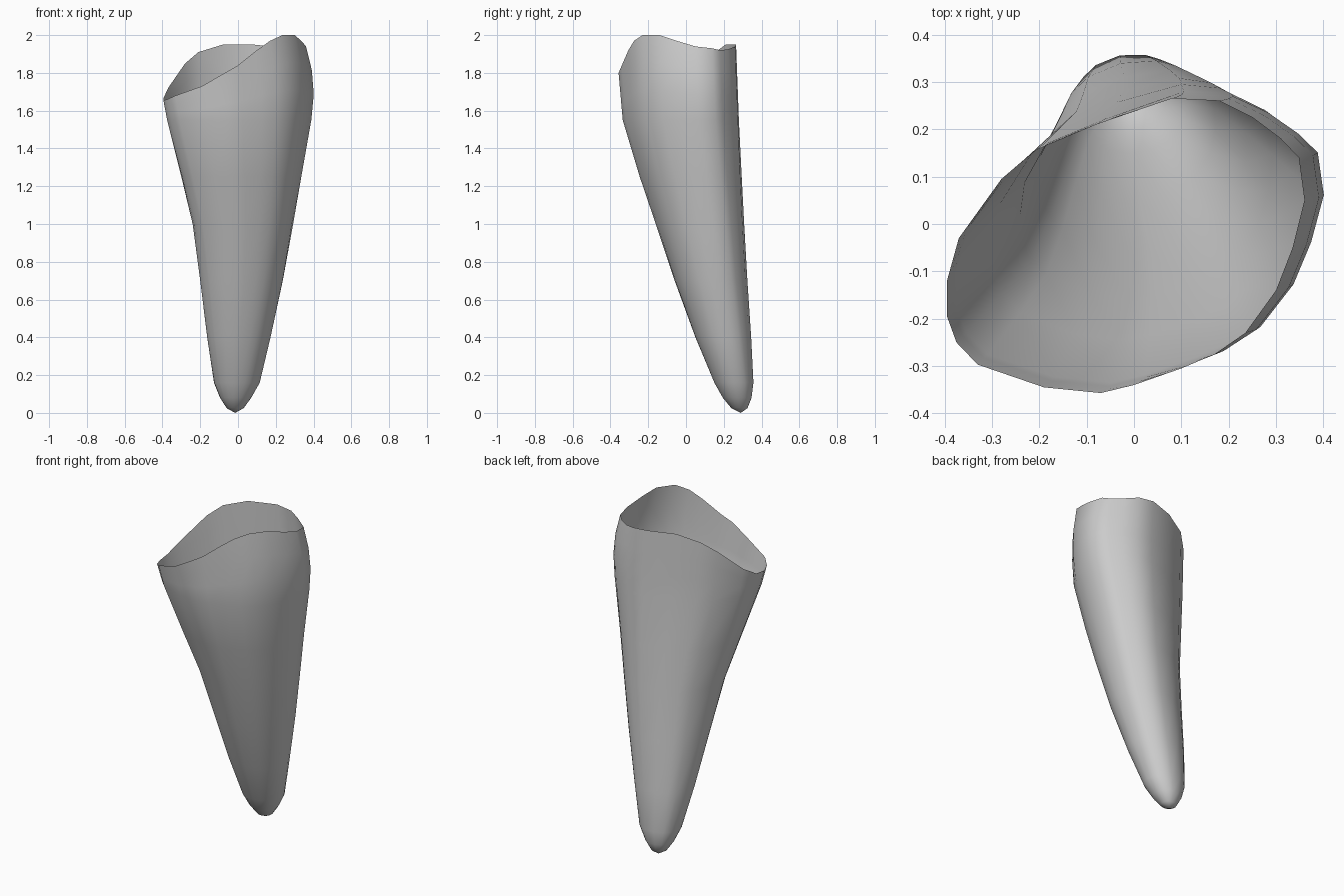
import bpy
import bmesh
from mathutils import Vector

cube = bpy.data.objects.get("Cube")
if cube:
    bpy.data.objects.remove(cube, do_unlink=True)

# Slanted open rim, counter-clockwise from the right side
RIM = [Vector(p) for p in (
    (.36, .05, 1.94), (.348, .14, 1.93), (.31, .18, 1.92), (.25, .225, 1.925),
    (.18, .26, 1.94), (.08, .265, 1.95), (-.08, .21, 1.95), (-.21, .155, 1.91),
    (-.28, .095, 1.85), (-.37, -.03, 1.72), (-.395, -.12, 1.665),
    (-.395, -.195, 1.655), (-.375, -.25, 1.66), (-.33, -.297, 1.68),
    (-.19, -.345, 1.73), (-.07, -.357, 1.8), (0, -.34, 1.84),
    (.1, -.305, 1.92), (.17, -.275, 1.97), (.235, -.23, 2), (.3, -.14, 2),
    (.335, -.05, 1.97))]

# Body sections: height, left and right limits, front and back limits
SECTIONS = [
    (.025, -.06, .03, .24, .325), (.08, -.095, .07, .195, .347),
    (.16, -.127, .115, .15, .357), (.4, -.163, .172, .05, .345),
    (.7, -.2, .237, -.06, .325), (1, -.24, .292, -.16, .308),
    (1.25, -.3, .335, -.245, .295), (1.55, -.375, .388, -.335, .28)]


def normalise(points):
    """Fit 2D points into the square from -1 to 1."""
    spans = [(min(c), max(c)) for c in zip(*points)]
    return [tuple((c - (a + b) / 2) / ((b - a) / 2)
                  for c, (a, b) in zip(p, spans)) for p in points]


RIM_SHAPE = normalise([(p.x, p.y) for p in RIM])


def section(z, x0, x1, y0, y1):
    """Round near the tip, taking on the rim outline towards the top."""
    blend = z / 1.55
    shape = normalise([Vector(p).normalized().lerp(Vector(p), blend)
                       for p in RIM_SHAPE])
    return [Vector(((x0 + x1) / 2 + u * (x1 - x0) / 2,
                    (y0 + y1) / 2 + v * (y1 - y0) / 2, z)) for u, v in shape]


rings = [section(*s) for s in SECTIONS]

# Bulging band below the rim
top = rings[-1]
for t in (.35, .68):
    band = []
    for low, high, (u, v) in zip(top, RIM, RIM_SHAPE):
        p = low.lerp(high, t)
        p.x += .1 * t * (1 - t) * max(0, u)
        band.append(p)
    rings.append(band)
rings.append(RIM)

# Skin the rings into one open shell with a closed tip
bm = bmesh.new()
loops = [[bm.verts.new(p) for p in ring] for ring in rings]
tip = bm.verts.new((-.015, .29, 0))
count = len(RIM)
for i in range(count):
    j = (i + 1) % count
    bm.faces.new((tip, loops[0][j], loops[0][i]))
    for a, b in zip(loops, loops[1:]):
        bm.faces.new((a[i], a[j], b[j], b[i]))
mesh = bpy.data.meshes.new("hollow_cone_shell")
bm.to_mesh(mesh)
bm.free()
shell = bpy.data.objects.new("hollow_cone_shell", mesh)
bpy.context.collection.objects.link(shell)

# Plain grey
grey = bpy.data.materials.new("light_grey")
grey.use_nodes = True
colour = (.6, .6, .6, 1)
grey.diffuse_color = colour
grey.node_tree.nodes["Principled BSDF"].inputs["Base Color"].default_value = colour
mesh.materials.append(grey)

bpy.context.view_layer.objects.active = shell
shell.select_set(True)
bpy.ops.object.shade_smooth_by_angle(angle=.9)
